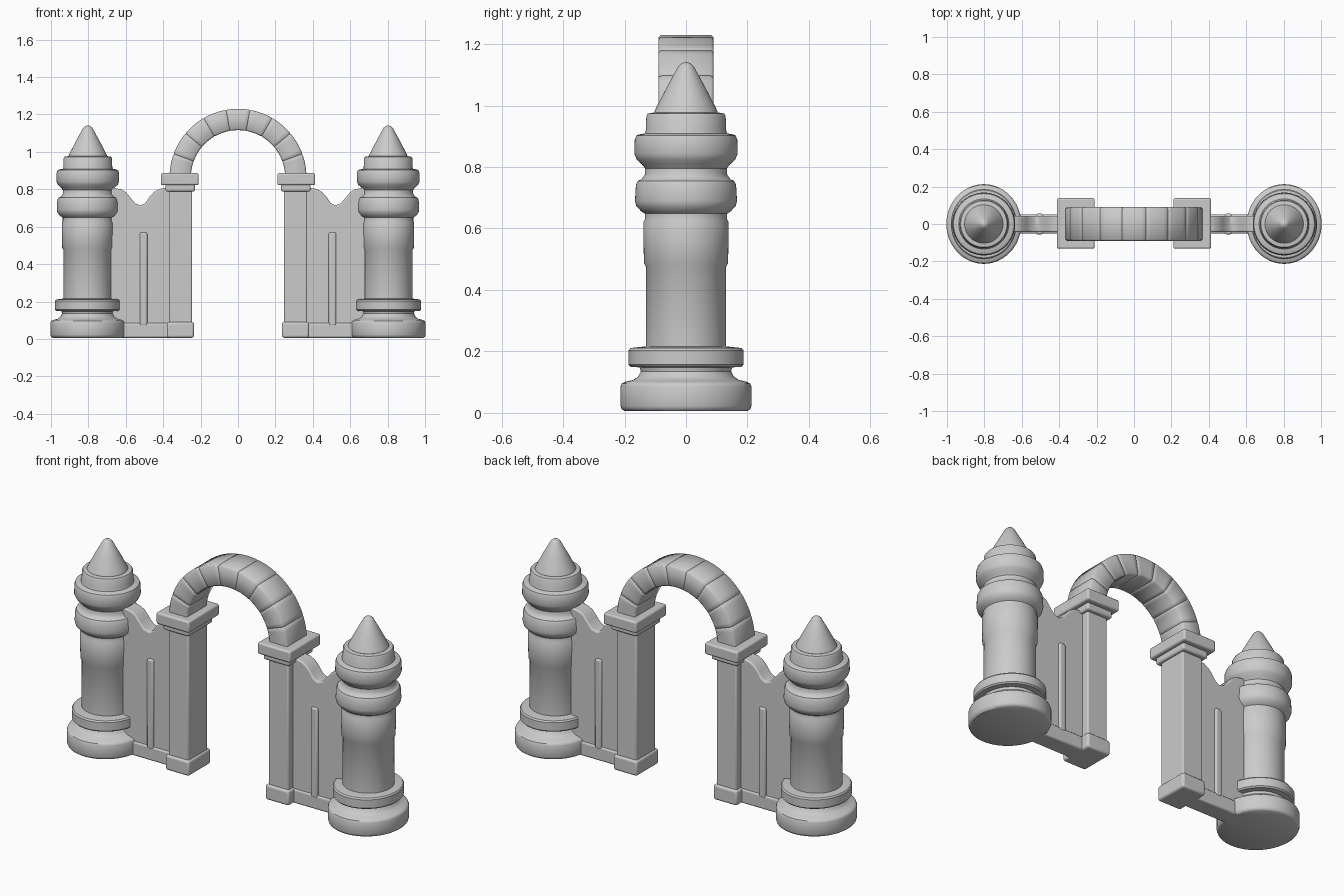
import bpy, bmesh
from math import sin, cos, pi, radians

if "Cube" in bpy.data.objects:
    bpy.data.objects.remove(bpy.data.objects["Cube"])

TOWER_X = 0.803


def finish(name, bm, bevel=0.0, mirror=True, angle=35):
    bmesh.ops.recalc_face_normals(bm, faces=bm.faces)
    me = bpy.data.meshes.new(name)
    bm.to_mesh(me)
    bm.free()
    ob = bpy.data.objects.new(name, me)
    bpy.context.collection.objects.link(ob)
    bpy.ops.object.select_all(action='DESELECT')
    ob.select_set(True)
    bpy.context.view_layer.objects.active = ob
    bpy.ops.object.shade_smooth_by_angle(angle=radians(angle))
    if bevel:
        m = ob.modifiers.new("soft_edges", 'BEVEL')
        m.width, m.segments = bevel, 3
        m.limit_method, m.angle_limit = 'ANGLE', radians(40)
    if mirror:
        ob.modifiers.new("other_side", 'MIRROR').use_axis[0] = True
    return ob


def block(name, x0, x1, y0, y1, z0, z1, bevel=0.01):
    bm = bmesh.new()
    bmesh.ops.create_cube(bm, size=1)
    for v in bm.verts:
        v.co.x = x0 + (v.co.x + 0.5) * (x1 - x0)
        v.co.y = y0 + (v.co.y + 0.5) * (y1 - y0)
        v.co.z = z0 + (v.co.z + 0.5) * (z1 - z0)
    return finish(name, bm, bevel)


def lathe(name, profile, sx=1.0, n=64):
    bm = bmesh.new()
    rings = [[bm.verts.new((TOWER_X + sx * r * cos(2 * pi * i / n),
                            r * sin(2 * pi * i / n), z)) for i in range(n)]
             for r, z in profile]
    for a, b in zip(rings, rings[1:]):
        for i in range(n):
            j = (i + 1) % n
            bm.faces.new((a[i], a[j], b[j], b[i]))
    bm.faces.new(rings[0])
    bm.faces.new(rings[-1])
    return finish(name, bm)


# Towers: stepped foot, banded shaft with two bulging collars, cone roof
lathe("tower_foot", [
    (0.200, 0.006), (0.209, 0.012), (0.213, 0.022), (0.213, 0.086),
    (0.209, 0.095), (0.199, 0.101), (0.172, 0.107), (0.156, 0.118),
    (0.147, 0.135), (0.150, 0.148), (0.180, 0.150), (0.187, 0.157),
    (0.187, 0.203), (0.181, 0.211), (0.135, 0.216)], sx=0.94)
lathe("tower_shaft", [
    (0.131, 0.200), (0.130, 0.475), (0.137, 0.487), (0.139, 0.620),
    (0.134, 0.630), (0.134, 0.648), (0.146, 0.656), (0.162, 0.674),
    (0.166, 0.690), (0.163, 0.742), (0.157, 0.755), (0.145, 0.760),
    (0.134, 0.775), (0.133, 0.795), (0.143, 0.808), (0.160, 0.824),
    (0.168, 0.842), (0.167, 0.888), (0.162, 0.902), (0.153, 0.906),
    (0.134, 0.909), (0.131, 0.918), (0.129, 0.966), (0.124, 0.974),
    (0.100, 0.978)])
lathe("tower_roof", [
    (0.098, 0.970), (0.103, 0.978), (0.097, 0.993), (0.060, 1.064),
    (0.025, 1.128), (0.014, 1.138), (0.004, 1.141)])

# Side walls: slab with a scooped top edge
top = [(0.68, 0.81), (0.625, 0.80), (0.60, 0.785), (0.575, 0.755),
       (0.55, 0.725), (0.52, 0.714), (0.495, 0.727), (0.475, 0.757),
       (0.45, 0.785), (0.42, 0.802), (0.35, 0.812)]
bm = bmesh.new()
outline = [(0.35, 0.006), (0.68, 0.006)] + top
face = bm.faces.new([bm.verts.new((x, -0.044, z)) for x, z in outline])
ext = bmesh.ops.extrude_face_region(bm, geom=[face])
for v in ext["geom"]:
    if isinstance(v, bmesh.types.BMVert):
        v.co.y = 0.044
finish("side_wall", bm, 0.008)
block("wall_plinth", 0.36, 0.68, -0.052, 0.052, 0.006, 0.085)
block("wall_rib", 0.485, 0.525, -0.055, 0.055, 0.07, 0.57)

# Gate piers: plinth, shaft, neck and capital
block("pier_plinth", 0.235, 0.380, -0.098, 0.098, 0.006, 0.09, 0.012)
block("pier_shaft", 0.245, 0.370, -0.085, 0.085, 0.05, 0.82, 0.008)
block("pier_neck", 0.230, 0.388, -0.108, 0.108, 0.788, 0.84)
block("pier_capital", 0.210, 0.413, -0.132, 0.138, 0.822, 0.886)

# Arch: ring of stones with shallow joints between them
STONES, STEPS, JOINT = 9, 6, 0.012
angles = []
for s in range(STONES):
    a0, da = pi * s / STONES, pi / STONES
    angles.append((a0, 0.003 if s else 0.0))
    for k in range(STEPS + 1):
        angles.append((a0 + JOINT + (da - 2 * JOINT) * k / STEPS, 0.0))
angles.append((pi, 0.0))
bm = bmesh.new()
sections = []
for a, inset in angles:
    ro, ri, h, c = 0.366 - inset, 0.252 + inset, 0.09 - inset, 0.008
    sec = [(ri + c, -h), (ro - c, -h), (ro, -h + c), (ro, h - c),
           (ro - c, h), (ri + c, h), (ri, h - c), (ri, -h + c)]
    sections.append([bm.verts.new((r * cos(a), y, 0.864 + r * sin(a)))
                     for r, y in sec])
for p, q in zip(sections, sections[1:]):
    for i in range(8):
        j = (i + 1) % 8
        bm.faces.new((p[i], p[j], q[j], q[i]))
bm.faces.new(sections[0])
bm.faces.new(sections[-1])
finish("arch", bm, mirror=False, angle=50)
